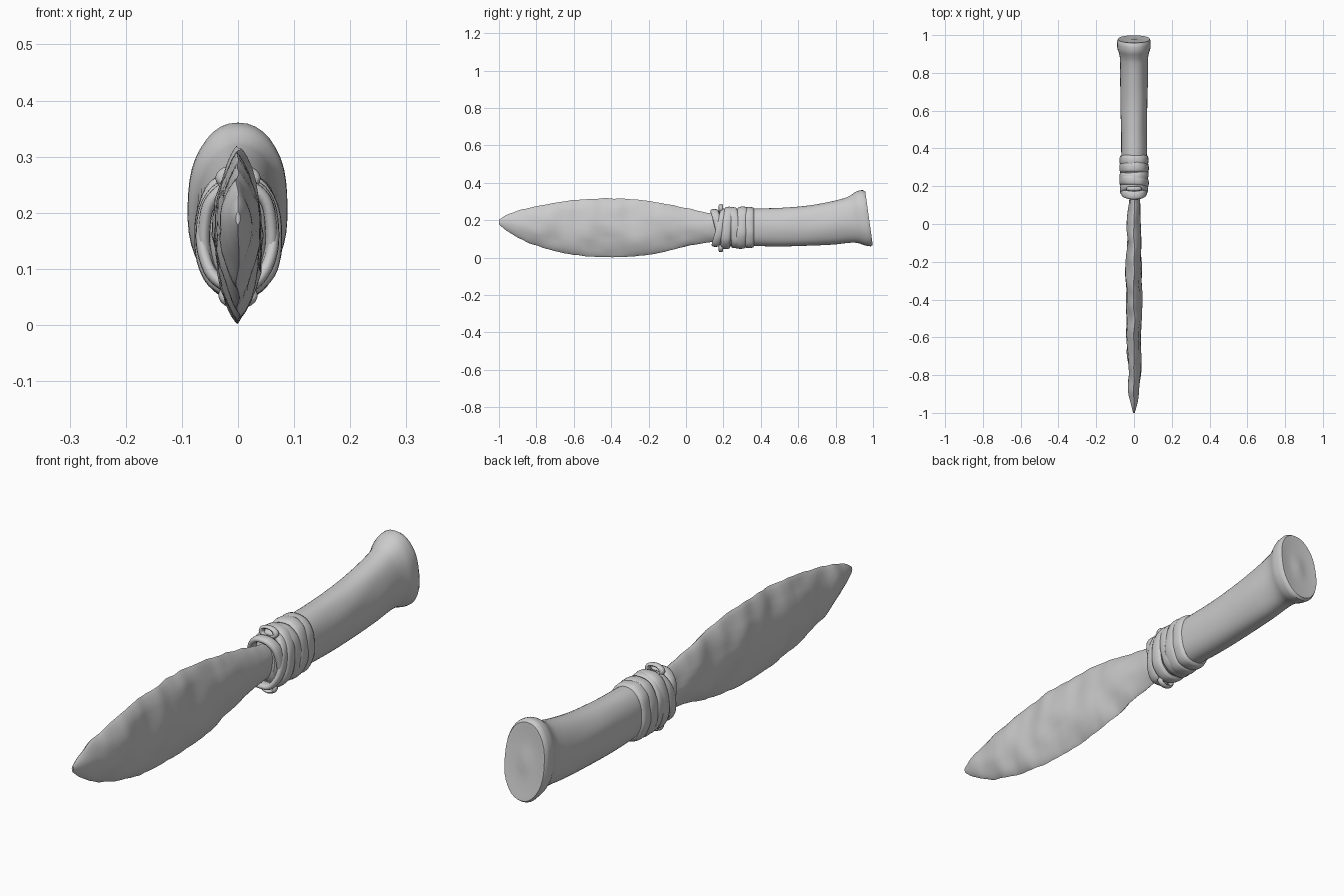
import bpy, bmesh, math
from mathutils import Vector, noise

cube = bpy.data.objects.get("Cube")
if cube:
    bpy.data.objects.remove(cube, do_unlink=True)

stone = bpy.data.materials.new("stone grey")
stone.use_nodes = True
GREY = (0.6, 0.6, 0.6, 1)
stone.diffuse_color = GREY
stone.node_tree.nodes["Principled BSDF"].inputs["Base Color"].default_value = GREY


def spline(table, y):
    """Smoothly interpolate the columns of a table keyed by its first column."""
    n = len(table)
    i = max(k for k in range(n - 1) if k == 0 or table[k][0] <= y)
    p0, p1, p2, p3 = (table[min(max(i + k, 0), n - 1)] for k in (-1, 0, 1, 2))
    h = p2[0] - p1[0]
    t = min(max((y - p1[0]) / h, 0), 1)
    out = []
    for c in range(1, len(p1)):
        m1 = (p2[c] - p0[c]) / (p2[0] - p0[0]) * h
        m2 = (p3[c] - p1[c]) / (p3[0] - p1[0]) * h
        d = p2[c] - p1[c]
        out.append(p1[c] + t * m1 + t * t * (3 * d - 2 * m1 - m2) + t ** 3 * (m1 + m2 - 2 * d))
    return out


def loft(name, rings, closed=False, angle=40):
    """Skin a list of point rings; cap the ends or join them into a loop."""
    bm = bmesh.new()
    loops = [[bm.verts.new(p) for p in ring] for ring in rings]
    n = len(loops[0])
    pairs = list(zip(loops, loops[1:]))
    if closed:
        pairs.append((loops[-1], loops[0]))
    for a, b in pairs:
        for k in range(n):
            bm.faces.new((a[k], a[(k + 1) % n], b[(k + 1) % n], b[k]))
    if not closed:
        bm.faces.new(loops[0])
        bm.faces.new(loops[-1])
    bmesh.ops.recalc_face_normals(bm, faces=bm.faces)
    mesh = bpy.data.meshes.new(name)
    bm.to_mesh(mesh)
    bm.free()
    obj = bpy.data.objects.new(name, mesh)
    bpy.context.collection.objects.link(obj)
    mesh.materials.append(stone)
    bpy.ops.object.select_all(action='DESELECT')
    obj.select_set(True)
    bpy.context.view_layer.objects.active = obj
    bpy.ops.object.shade_smooth_by_angle(angle=math.radians(angle))
    return obj


# Chipped blade: y, bottom, top, half thickness
BLADE = [(-1, .178, .202, .004), (-.96, .145, .228, .015), (-.9, .108, .25, .026),
         (-.8, .064, .275, .034), (-.6, .015, .307, .038), (-.4, .003, .317, .041),
         (-.2, .015, .303, .039), (0, .06, .265, .035), (.13, .083, .238, .03),
         (.24, .09, .23, .028)]
rings = []
STEPS, HALF = 90, 14
for i in range(STEPS + 1):
    y = -1 + 1.24 * i / STEPS
    lo, hi, thick = spline(BLADE, y)
    fade = min(1, (y + 1) / .1)
    lo += .004 * fade * noise.noise(Vector((y * 22, 0, 3)))
    hi += .004 * fade * noise.noise(Vector((y * 22, 5, 0)))
    ring = []
    for k in range(2 * HALF):
        a = math.pi * k / HALF
        u, side = math.cos(a), math.sin(a)
        z = (lo + hi) / 2 + (hi - lo) / 2 * u
        x = math.copysign(thick * (1 - u * u) ** .8, side) if abs(side) > 1e-6 else 0
        # scalloped flake scars and a wandering edge
        scar = noise.noise(Vector((y * 9 + z * 4, z * 16, 4 if side > 0 else 9)))
        x *= 1 + .22 * scar
        x += .009 * fade * noise.noise(Vector((y * 11, z * 7, 1)))
        ring.append((x, y, z))
    rings.append(ring)
loft("blade", rings, angle=32)

# Handle with flared pommel: y, bottom, top, half width, slant
HANDLE = [(.2, .07, .25, .058, 0), (.36, .063, .262, .068, 0), (.5, .06, .266, .07, 0),
          (.65, .064, .278, .072, .02), (.78, .07, .3, .072, .06), (.87, .08, .322, .074, .1),
          (.905, .078, .338, .08, .13), (.93, .068, .353, .089, .14), (.955, .062, .36, .091, .14),
          (.972, .061, .36, .09, .14), (.98, .068, .353, .085, .14)]


def oval(y, lo, hi, half, slant, n=40):
    ring = []
    for k in range(n):
        a = 2 * math.pi * k / n
        c, s = math.cos(a), math.sin(a)
        z = (lo + hi) / 2 + (hi - lo) / 2 * c
        wear = 1 + .05 * noise.noise(Vector((c * 1.5, y * 5, s * 1.5)))
        ring.append((half * wear * math.copysign(abs(s) ** .9, s), y - slant * (z - .2), z))
    return ring


rings = []
for i in range(71):
    y = .2 + .78 * i / 70
    rings.append(oval(y, *spline(HANDLE, y)))
# shallow dished end face
for s, dy in ((.85, -.001), (.6, -.005), (.3, -.003), (.05, 0)):
    rings.append(oval(.98 + dy, .21 - .142 * s, .21 + .143 * s, .085 * s, .14))
loft("handle", rings)


def strap(name, y, half_w, rx, rz, lean=0, twist=0, cz=.16, bow=0, thick=.011):
    """Flat rounded strap looped round the handle; lean tips its top backward."""
    rings = []
    for i in range(48):
        a = 2 * math.pi * i / 48
        c, s = math.cos(a), math.sin(a)
        cy = y + lean * c + twist * s + bow * c * c
        wob = .003 * noise.noise(Vector((c * 2, y * 30, s * 2)))
        ring = []
        for k in range(12):
            b = 2 * math.pi * k / 12
            out = thick * math.copysign(abs(math.sin(b)) ** .7, math.sin(b)) + wob
            ring.append(((rx + out) * math.copysign(abs(s) ** .8, s),
                         cy + half_w * math.cos(b),
                         cz + (rz + out) * math.copysign(abs(c) ** .9, c)))
        rings.append(ring)
    return loft(name, rings, closed=True, angle=50)


# Binding straps, back to front
strap("binding_rear", .337, .027, .066, .099, cz=.161)
strap("binding_upper_middle", .297, .028, .067, .102, lean=.006, cz=.16)
strap("binding_middle", .257, .027, .065, .1, lean=-.012, twist=.006)
strap("binding_front", .222, .025, .067, .102, lean=.01, twist=-.005)
# Crossed straps gripping the blade root
strap("cross_strap_upper", .182, .022, .063, .092, lean=.024)
strap("cross_strap_lower", .176, .022, .06, .088, lean=-.024)


# Solid packing under the binding
loft("binding_core", [oval(y, .16 - h, .16 + h, w, 0)
                      for y, h, w in ((.165, .06, .04), (.18, .085, .055), (.23, .098, .062), (.345, .1, .066))])


# Small knotted loops above and below the blade root
def knot(name, z, rx, rz):
    rings = []
    for i in range(24):
        a = 2 * math.pi * i / 24
        ring = []
        for k in range(8):
            b = 2 * math.pi * k / 8
            r = 1 + .35 * math.cos(b)
            ring.append((rx * r * math.cos(a), .187 + .012 * math.sin(b), z + rz * r * math.sin(a)))
        rings.append(ring)
    loft(name, rings, closed=True, angle=60)


knot("top_knot", .262, .03, .018)
knot("bottom_knot", .053, .026, .018)
